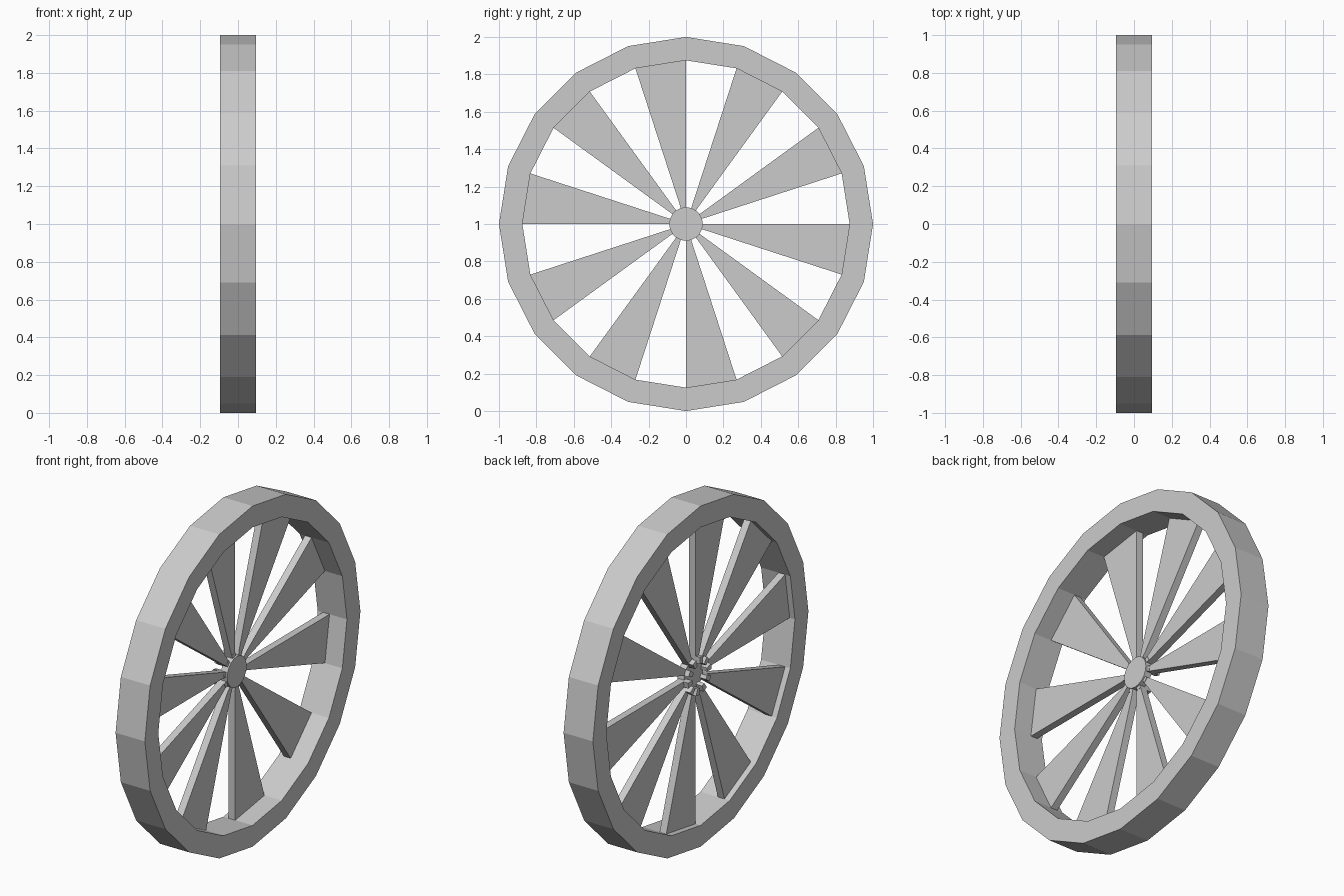
import bpy, bmesh, math

if "Cube" in bpy.data.objects:
    bpy.data.objects.remove(bpy.data.objects["Cube"])

SIDES = 20
STEP = 2 * math.pi / SIDES


def pt(x, r, i):
    # point on the wheel: angle step i in the y-z plane, centre at z = 1
    return (x, r * math.cos(i * STEP), 1 + r * math.sin(i * STEP))


def finish(name, bm):
    bmesh.ops.recalc_face_normals(bm, faces=bm.faces)
    mesh = bpy.data.meshes.new(name)
    bm.to_mesh(mesh)
    bm.free()
    bpy.context.collection.objects.link(bpy.data.objects.new(name, mesh))


def lathe(name, profile, closed):
    # sweep an (x, radius) profile around the axle
    bm = bmesh.new()
    rings = [[bm.verts.new(pt(x, r, i)) for x, r in profile] for i in range(SIDES)]
    n = len(profile)
    for i in range(SIDES):
        a, b = rings[i], rings[(i + 1) % SIDES]
        for j in range(n if closed else n - 1):
            k = (j + 1) % n
            bm.faces.new((a[j], a[k], b[k], b[j]))
    if not closed:
        bm.faces.new([r[0] for r in rings])
        bm.faces.new([r[-1] for r in rings])
    finish(name, bm)


def wedge(name, i, r0, r1, x0, x1):
    # one-step sector block between two radii
    bm = bmesh.new()
    lo, hi = [[bm.verts.new(pt(x, r, a)) for r, a in
               ((r0, i), (r1, i), (r1, i + 1), (r0, i + 1))] for x in (x0, x1)]
    bm.faces.new(lo)
    bm.faces.new(hi)
    for j in range(4):
        k = (j + 1) % 4
        bm.faces.new((lo[j], lo[k], hi[k], hi[j]))
    finish(name, bm)


# outer rim
lathe("rim", [(-.095, .875), (-.095, 1), (.095, 1), (.095, .875)], True)

# hub disc
lathe("hub", [(-.05, .09), (-.007, .09)], False)

# ten flared spokes with thicker roots around the hub
for s in range(10):
    wedge(f"spoke_{s}", 2 * s + 1, .08, .877, -.061, -.018)
    wedge(f"spoke_root_{s}", 2 * s + 1, .07, .11, -.09, -.016)
